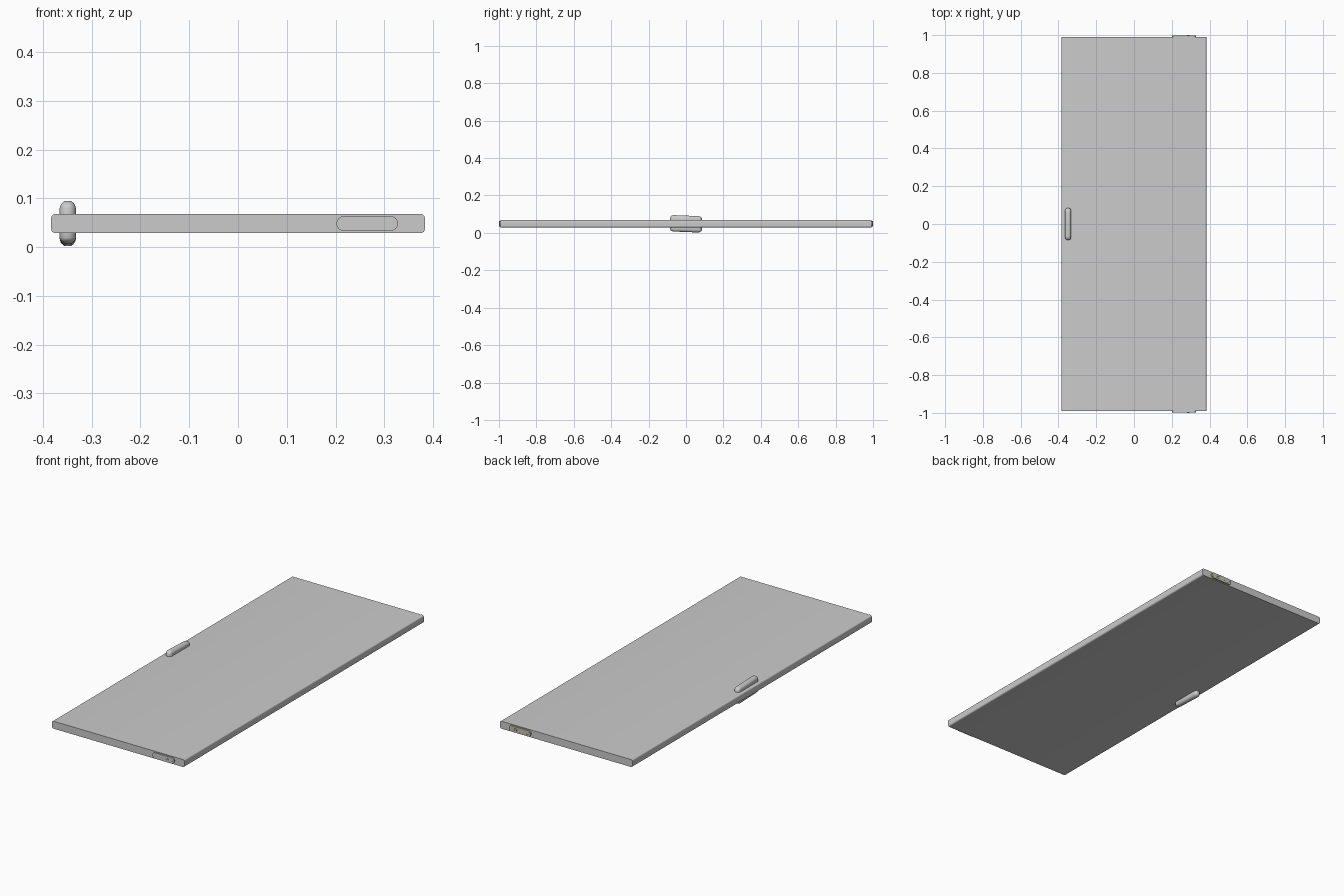
import bpy, bmesh
from math import sin, cos, pi, radians
from mathutils import Matrix, Vector

if "Cube" in bpy.data.objects:
    bpy.data.objects.remove(bpy.data.objects["Cube"])

MID = 0.0485  # mid-thickness height of the door


def finish(name, bm, matrix=None):
    if matrix:
        bm.transform(matrix)
    bmesh.ops.recalc_face_normals(bm, faces=bm.faces)
    me = bpy.data.meshes.new(name)
    bm.to_mesh(me)
    bm.free()
    ob = bpy.data.objects.new(name, me)
    bpy.context.collection.objects.link(ob)
    bpy.ops.object.select_all(action='DESELECT')
    ob.select_set(True)
    bpy.context.view_layer.objects.active = ob
    bpy.ops.object.shade_smooth_by_angle(angle=radians(30))
    return ob


def stadium(r, half, n=12):
    """Outline of a slot, long along y, with straight half-length half."""
    pts = []
    for s in (1, -1):
        for k in range(n + 1):
            a = pi * k / n
            pts.append((s * r * cos(a), s * (half + r * sin(a))))
    return pts


def loft(bm, rings):
    loops = [[bm.verts.new(p) for p in ring] for ring in rings]
    n = len(loops[0])
    for a, b in zip(loops, loops[1:]):
        for i in range(n):
            bm.faces.new((a[i], a[(i + 1) % n], b[(i + 1) % n], b[i]))
    bm.faces.new(loops[0])
    bm.faces.new(loops[-1])


# Door panel: rounded along its long edges, square at the ends
outline = []
for cx, cz, start in ((1, 1, 0), (-1, 1, 90), (-1, -1, 180), (1, -1, 270)):
    for k in range(7):
        a = radians(start + 15 * k)
        outline.append((cx * 0.375 + 0.008 * cos(a), MID + cz * 0.0115 + 0.008 * sin(a)))
bm = bmesh.new()
loft(bm, [[(x, y, z) for x, z in outline] for y in (-0.991, 0.991)])
finish("door_panel", bm)

# Pull handles: sloping domed slots, one on each face
for name, angle in (("upper_handle", 0), ("lower_handle", pi)):
    bm = bmesh.new()
    rings = []
    for inset, h in ((0, 0.015), (0, 0.032), (0.0015, 0.038), (0.004, 0.042),
                     (0.008, 0.046), (0.0105, 0.0472)):
        ring = []
        for x, y in stadium(0.0165 - inset, 0.069 - 0.7 * inset):
            drop = max(0, h - 0.02) * 0.25 * (y + 0.085) / 0.17
            ring.append((x, y, h - drop))
        rings.append(ring)
    loft(bm, rings)
    finish(name, bm, Matrix.Translation((-0.349, 0, MID)) @ Matrix.Rotation(angle, 4, 'X'))

# Pivot plates let into both ends, with a pivot ring and cross-head screws
brass = bpy.data.materials.new("plate_metal")
brass.diffuse_color = (0.55, 0.53, 0.42, 1)
brass.use_nodes = True
brass.node_tree.nodes["Principled BSDF"].inputs["Base Color"].default_value = brass.diffuse_color
screws = ((0.213, 0.053), (0.221, 0.040), (0.241, 0.048), (0.277, 0.059),
          (0.309, 0.057), (0.316, 0.043), (0.300, 0.037))
for end, side in (("front", -1), ("back", 1)):
    bm = bmesh.new()
    loft(bm, [[(0.265 + y, side * d, MID + x) for x, y in stadium(0.0155, 0.0475)]
              for d in (0.985, 0.998)])
    plate = finish(end + "_pivot_plate", bm)

    bm = bmesh.new()
    loft(bm, [[(0.288 + r * cos(2 * pi * k / 24), side * d, MID + r * sin(2 * pi * k / 24))
               for k in range(24)]
              for r, d in ((0.007, 0.99), (0.007, 1.0), (0.0055, 1.0), (0.0055, 0.9985))])
    ring = finish(end + "_pivot_ring", bm)

    bm = bmesh.new()
    for x, z in screws:
        for turn in (pi / 6, pi / 6 + pi / 2):
            bmesh.ops.create_cube(bm, size=1, matrix=(
                Matrix.Translation((x, side * 0.9982, z)) @ Matrix.Rotation(turn, 4, 'Y')
                @ Matrix.Diagonal((0.008, 0.001, 0.002, 1))))
    cross = finish(end + "_plate_screws", bm)

    if side > 0:
        for ob in (plate, ring, cross):
            ob.data.materials.append(brass)
